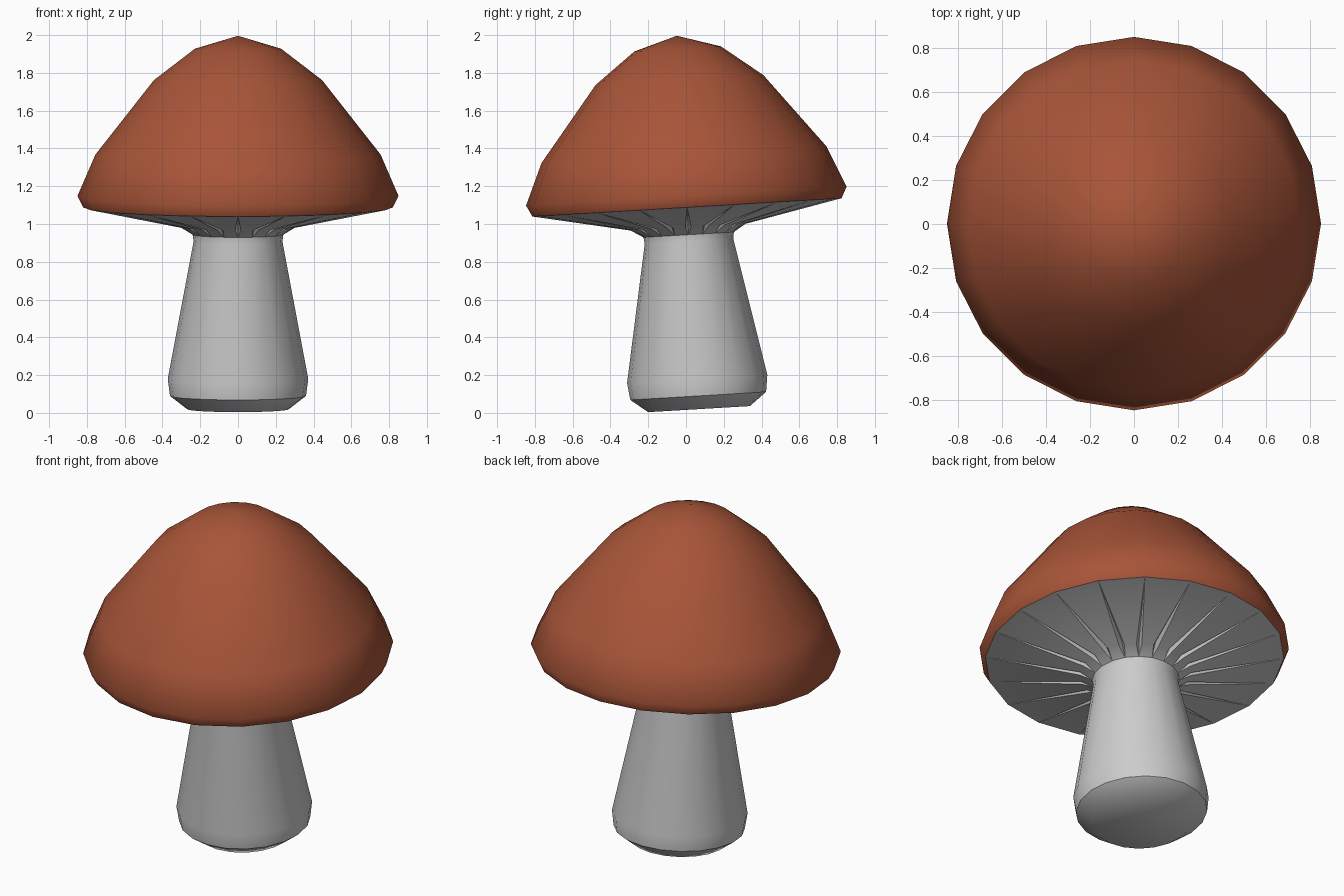
import bpy, bmesh, math
from mathutils import Matrix

if "Cube" in bpy.data.objects:
    bpy.data.objects.remove(bpy.data.objects["Cube"])

SIDES = 20
STEP = math.tau / SIDES
# The whole mushroom leans slightly towards the front
LEAN = Matrix.Translation((0, 0.07, 0)) @ Matrix.Rotation(math.radians(3.4), 4, 'X')


def ring(bm, r, z):
    return [bm.verts.new((r * math.cos(i * STEP), r * math.sin(i * STEP), z))
            for i in range(SIDES)]


def lathe(bm, profile):
    rings = [ring(bm, r, z) for r, z in profile]
    for a, b in zip(rings, rings[1:]):
        for i in range(SIDES):
            j = (i + 1) % SIDES
            bm.faces.new((a[i], a[j], b[j], b[i]))
    return rings


def finish(bm, name, angle, color=None):
    bm.transform(LEAN)
    mesh = bpy.data.meshes.new(name)
    bm.to_mesh(mesh)
    bm.free()
    obj = bpy.data.objects.new(name, mesh)
    bpy.context.collection.objects.link(obj)
    if color:
        mat = bpy.data.materials.new(name + "_colour")
        mat.diffuse_color = color
        mat.use_nodes = True
        mat.node_tree.nodes["Principled BSDF"].inputs["Base Color"].default_value = mat.diffuse_color
        mesh.materials.append(mat)
    bpy.ops.object.select_all(action='DESELECT')
    obj.select_set(True)
    bpy.context.view_layer.objects.active = obj
    bpy.ops.object.shade_smooth_by_angle(angle=math.radians(angle))
    return obj


# Cap: faceted dome closed at the apex
bm = bmesh.new()
rings = lathe(bm, [(0.82, 1.09), (0.85, 1.15), (0.755, 1.37), (0.445, 1.765), (0.23, 1.93)])
tip = bm.verts.new((0, 0, 2.0))
for i in range(SIDES):
    bm.faces.new((rings[-1][i], rings[-1][(i + 1) % SIDES], tip))
finish(bm, "cap", 60, (0.39, 0.09, 0.04, 1))

# Stem with flat foot and flared neck
bm = bmesh.new()
rings = lathe(bm, [(0.27, 0.02), (0.36, 0.09), (0.372, 0.18), (0.235, 0.91), (0.24, 0.945)])
bm.faces.new(rings[0][::-1])
neck = rings[-1]

# Gills: flat panels parted by narrow grooves that taper out at the rim
rim = ring(bm, 0.82, 1.09)
groove = ring(bm, 0.30, 1.01)
sides = []
for i in range(SIDES):
    sides.append([bm.verts.new((0.305 * math.cos(i * STEP + d), 0.305 * math.sin(i * STEP + d), 0.985))
                  for d in (-0.05, 0.05)])
for i in range(SIDES):
    j = (i + 1) % SIDES
    a, b = sides[i]
    c = sides[j][0]
    bm.faces.new((b, c, rim[j], rim[i]))
    bm.faces.new((a, groove[i], rim[i]))
    bm.faces.new((groove[i], b, rim[i]))
    bm.faces.new((neck[i], neck[j], c, b))
    bm.faces.new((neck[i], groove[i], a))
    bm.faces.new((neck[i], b, groove[i]))
bmesh.ops.recalc_face_normals(bm, faces=bm.faces[:])
# The underside is an open shell, so make sure the foot faces down
bm.faces.ensure_lookup_table()
foot = min(bm.faces, key=lambda f: f.calc_center_median().z)
if foot.normal.z > 0:
    bmesh.ops.reverse_faces(bm, faces=bm.faces[:])
finish(bm, "stem_and_gills", 40)
